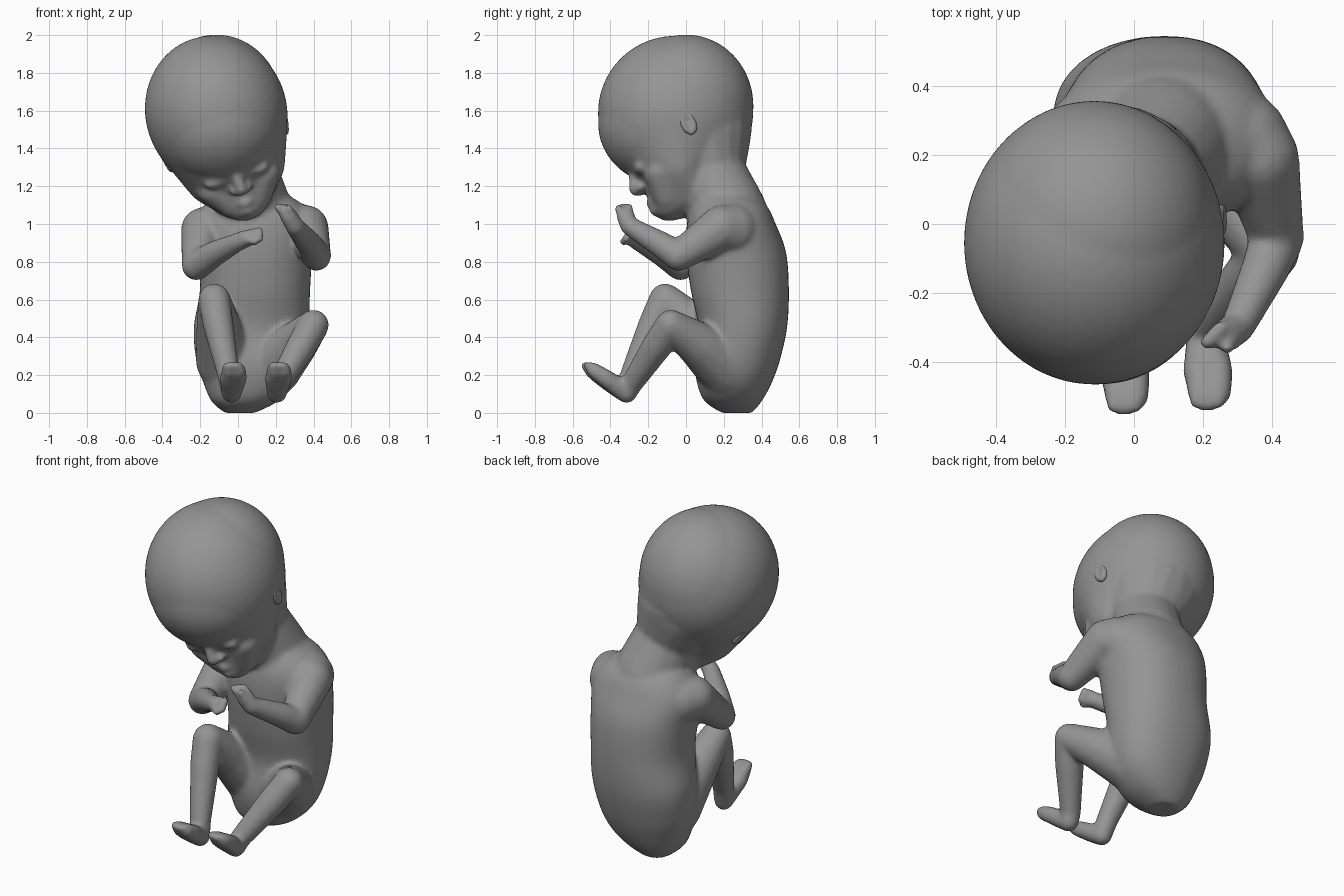
import bpy, bmesh
from math import radians, cos, sin, pi, copysign
from mathutils import Matrix, Vector

I = Matrix.Identity(4)


def ball(bm, c, r, frame=I, seg=32):
    """Ellipsoid at c with radii r, placed in a local frame."""
    m = frame @ Matrix.Translation(c) @ Matrix.Diagonal((*r, 1))
    bmesh.ops.create_uvsphere(bm, u_segments=seg, v_segments=seg // 2, radius=1, matrix=m)


def hull(bm, balls, frame=I, seg=20):
    """Tight skin around a few ellipsoids (centre, radii)."""
    tmp = bmesh.new()
    for c, r in balls:
        ball(tmp, c, r, frame, seg)
    res = bmesh.ops.convex_hull(tmp, input=tmp.verts)
    junk = {g for g in res["geom_interior"] + res["geom_unused"]
            if isinstance(g, bmesh.types.BMVert)}
    bmesh.ops.delete(tmp, geom=list(junk), context='VERTS')
    me = bpy.data.meshes.new("tmp")
    tmp.to_mesh(me)
    tmp.free()
    bm.from_mesh(me)
    bpy.data.meshes.remove(me)


def limb(bm, pts, frame=I):
    """Chain of tapered capsules through (x, y, z, radius) points."""
    for a, b in zip(pts, pts[1:]):
        hull(bm, [(a[:3], (a[3],) * 3), (b[:3], (b[3],) * 3)], frame)


def loft(bm, rings, n=40, power=0.9, steps=6):
    """Smoothly interpolated stack of rounded rings (x, y, z, rx, ry), capped."""
    p = [Vector(r) for r in [rings[0]] + rings + [rings[-1]]]
    fine = []
    for a, b, c, d in zip(p, p[1:], p[2:], p[3:]):
        for t in (k / steps for k in range(steps)):
            fine.append(0.5 * (2 * b + (c - a) * t + (2 * a - 5 * b + 4 * c - d) * t ** 2
                               + (3 * b - a - 3 * c + d) * t ** 3))
    fine.append(p[-1])
    loops = []
    for x, y, z, rx, ry in fine:
        loop = []
        for i in range(n):
            c, s = cos(2 * pi * i / n), sin(2 * pi * i / n)
            loop.append(bm.verts.new((x + rx * copysign(abs(c) ** power, c),
                                      y + ry * copysign(abs(s) ** power, s), z)))
        loops.append(loop)
    for a, b in zip(loops, loops[1:]):
        for i in range(n):
            j = (i + 1) % n
            bm.faces.new((a[i], a[j], b[j], b[i]))
    bm.faces.new(loops[0][::-1])
    bm.faces.new(loops[-1])


skin = bpy.data.materials.new("dark_grey")
skin.diffuse_color = (0.3, 0.3, 0.3, 1)


def finish(bm, name, voxel, smooth):
    """Fuse the pieces into one soft skin."""
    bmesh.ops.recalc_face_normals(bm, faces=bm.faces)
    me = bpy.data.meshes.new(name)
    bm.to_mesh(me)
    bm.free()
    me.materials.append(skin)
    ob = bpy.data.objects.new(name, me)
    bpy.context.collection.objects.link(ob)
    rm = ob.modifiers.new("fuse", 'REMESH')
    rm.mode = 'VOXEL'
    rm.voxel_size = voxel
    rm.use_smooth_shade = True
    sm = ob.modifiers.new("soften", 'SMOOTH')
    sm.factor = 0.5
    sm.iterations = smooth


body = bmesh.new()

# Head: skull, forehead and jaw, tipped sideways and bowed forward
H = (Matrix.Translation((-0.115, -0.055, 1.59))
     @ Matrix.Rotation(radians(-18), 4, 'Y') @ Matrix.Rotation(radians(25), 4, 'X'))
skull = ((0, 0, 0), (0.375, 0.412, 0.41))
jaw = ((0, -0.12, -0.28), (0.275, 0.205, 0.22))
hull(body, [skull, jaw], H, 48)
hull(body, [jaw, ((0, -0.24, -0.445), (0.12, 0.1, 0.09)),
            ((0, -0.1, -0.42), (0.19, 0.15, 0.14))], H, 32)
ball(body, (-0.115, 0.0, 1.625), (0.35, 0.358, 0.378), seg=48)
ball(body, (-0.1, -0.1, 1.53), (0.34, 0.366, 0.33), seg=48)
# Nose
limb(body, [(0, -0.345, -0.21, 0.025), (0, -0.375, -0.3, 0.034)], H)
for s in (-1, 1):
    ball(body, (s * 0.035, -0.352, -0.31), (0.027, 0.03, 0.024), H)  # nostril
    hull(body, [((s * 0.13, -0.23, -0.31), (0.1, 0.09, 0.08)),
                ((s * 0.07, -0.235, -0.42), (0.08, 0.09, 0.08))], H)  # cheek
    ball(body, (s * 0.12, -0.315, -0.24), (0.06, 0.035, 0.03), H)    # closed eyelid
    for z in (-0.4, -0.45):                                          # lips
        limb(body, [(0, -0.335, z, 0.026), (s * 0.06, -0.305, z, 0.018)], H)

# Neck running into the upper back
limb(body, [(-0.07, 0.06, 1.5, 0.29), (0.02, 0.12, 1.28, 0.19), (0.08, 0.22, 1.06, 0.21)])

# Torso: curled back, round belly
loft(body, [(0.01, 0.27, 0.0, 0.08, 0.08), (0.035, 0.25, 0.06, 0.175, 0.15),
            (0.06, 0.255, 0.15, 0.24, 0.195), (0.065, 0.27, 0.27, 0.285, 0.225),
            (0.07, 0.3, 0.45, 0.305, 0.235), (0.09, 0.285, 0.65, 0.292, 0.26),
            (0.09, 0.265, 0.85, 0.305, 0.265), (0.09, 0.24, 1.0, 0.32, 0.235),
            (0.085, 0.23, 1.1, 0.26, 0.195), (0.06, 0.2, 1.18, 0.16, 0.13)])

# Arms: shoulder, elbow, wrist, palm
limb(body, [(0.15, 0.22, 1.05, 0.13), (0.31, 0.245, 0.97, 0.14), (0.36, 0.19, 0.98, 0.12),
            (0.415, -0.04, 0.83, 0.079), (0.38, -0.13, 0.89, 0.07), (0.3, -0.3, 0.99, 0.05),
            (0.27, -0.32, 1.04, 0.048)])
limb(body, [(0.02, 0.22, 1.04, 0.13), (-0.13, 0.245, 0.96, 0.14), (-0.185, 0.19, 0.97, 0.118),
            (-0.22, -0.03, 0.78, 0.079), (-0.13, -0.12, 0.84, 0.069), (0.0, -0.25, 0.905, 0.049),
            (0.05, -0.28, 0.925, 0.047)])
# Fingers and thumbs
for k in range(3):
    limb(body, [(0.285 - 0.02 * k, -0.3 - 0.016 * k, 1.05, 0.026),
                (0.25 - 0.02 * k, -0.3 - 0.022 * k, 1.09, 0.022)])
    limb(body, [(0.05, -0.27 - 0.016 * k, 0.945 - 0.017 * k, 0.026),
                (0.115, -0.29 - 0.014 * k, 0.965 - 0.022 * k, 0.022)])
limb(body, [(0.29, -0.34, 1.03, 0.024), (0.27, -0.36, 1.085, 0.02)])
limb(body, [(0.04, -0.3, 0.92, 0.024), (0.09, -0.335, 0.905, 0.02)])

# Legs: hip, thigh, knee, calf, ankle
limb(body, [(0.17, 0.22, 0.25, 0.17), (0.3, 0.07, 0.36, 0.12), (0.4, -0.08, 0.465, 0.082),
            (0.34, -0.15, 0.36, 0.081), (0.215, -0.29, 0.15, 0.058), (0.205, -0.315, 0.105, 0.055)])
limb(body, [(-0.06, 0.22, 0.28, 0.165), (-0.1, 0.06, 0.44, 0.122), (-0.125, -0.11, 0.6, 0.086),
            (-0.105, -0.17, 0.47, 0.082), (-0.05, -0.29, 0.2, 0.06), (-0.035, -0.315, 0.115, 0.056)])
# Feet with toes
for x, y in ((0.205, 0.012), (-0.035, 0.0)):
    for k in (-1, 1):
        limb(body, [(x, -0.315, 0.105, 0.054), (x + 0.01 + 0.026 * k, -0.44 + y, 0.185, 0.048),
                    (x + 0.015 + 0.024 * k, -0.5 + y, 0.225, 0.04)])
    for k in range(4):
        t = x - 0.025 + 0.022 * k
        limb(body, [(t, -0.49 + y, 0.235, 0.026), (t, -0.528 + y - 0.006 * (k % 3 > 0), 0.25, 0.022)])
finish(body, "infant_body", 0.012, 12)

# Ears
for s, side in ((-1, "right"), (1, "left")):
    ear = bmesh.new()
    rim = [(s * (0.328 + 0.01 * sin(a)), -0.01 + 0.026 * cos(a), -0.175 + 0.052 * sin(a), 0.018)
           for a in [radians(d) for d in range(-100, 221, 40)]]
    limb(ear, rim, H)
    ball(ear, (s * 0.32, -0.01, -0.175), (0.02, 0.03, 0.05), H)
    finish(ear, side + "_ear", 0.007, 5)
